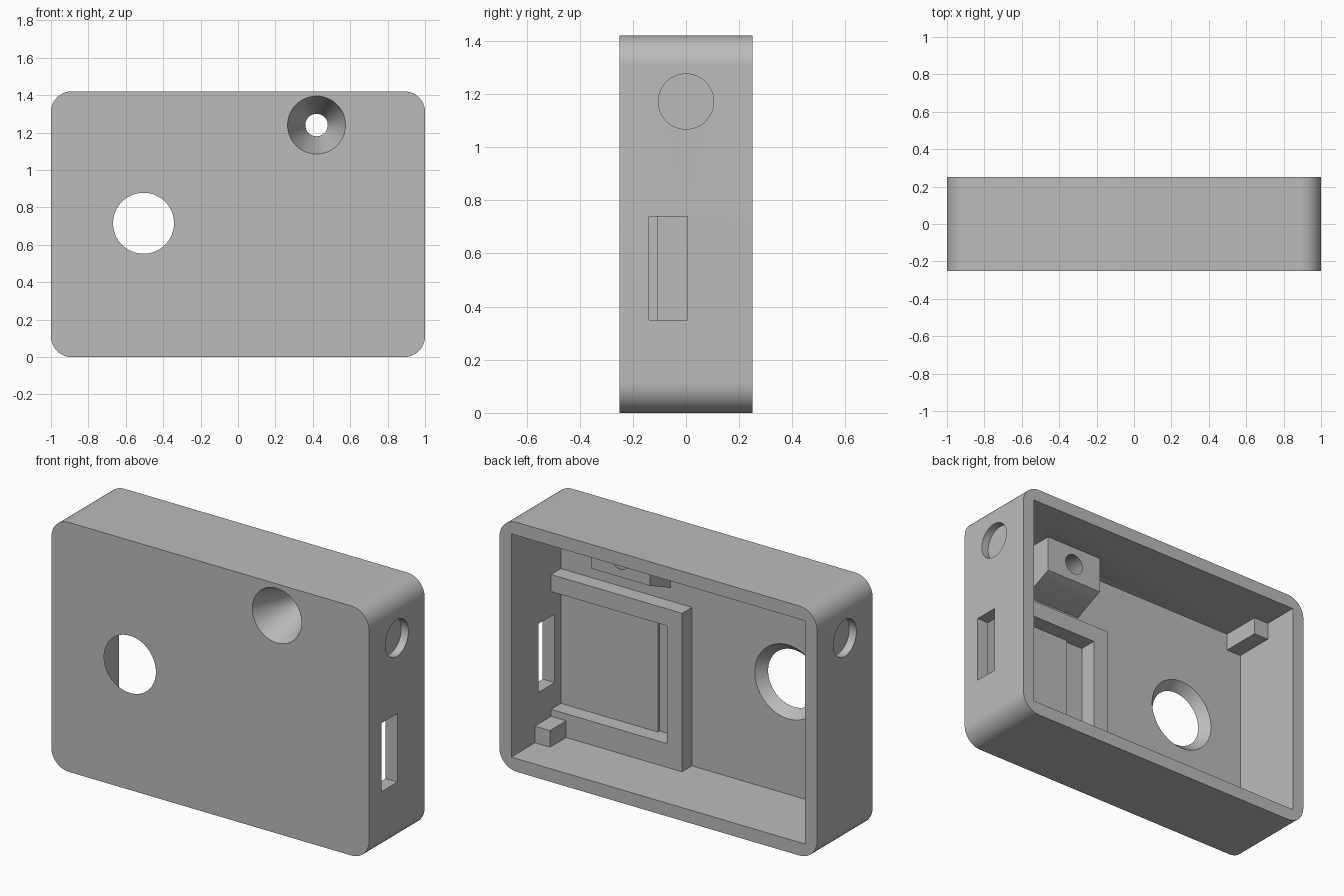
import bpy, bmesh, math
from mathutils import Matrix, Vector

old = bpy.data.objects.get("Cube")
if old:
    bpy.data.objects.remove(old, do_unlink=True)

grey = bpy.data.materials.new("plain grey")
grey.use_nodes = True
COLOR = (0.5, 0.5, 0.5, 1)
grey.diffuse_color = COLOR
grey.node_tree.nodes["Principled BSDF"].inputs["Base Color"].default_value = COLOR

# Main levels of the case
HEIGHT, HALF_DEPTH, WALL = 1.42, 0.25, 0.075
IN_X, IN_TOP = 1 - WALL, HEIGHT - WALL
PLATE = -0.197          # inner face of the front plate
LEDGE = -0.108          # back of the display frame
SINK = 0.01             # overlap that seats one part in another


def finish(name, bm):
    bmesh.ops.recalc_face_normals(bm, faces=bm.faces)
    mesh = bpy.data.meshes.new(name)
    bm.to_mesh(mesh)
    bm.free()
    mesh.materials.append(grey)
    obj = bpy.data.objects.new(name, mesh)
    bpy.context.collection.objects.link(obj)
    return obj


def prism(name, outline, axis, start, end):
    """Extrude a closed outline along 'x' (points are y, z) or 'y' (points are x, z)."""
    def place(p, d):
        return (d, p[0], p[1]) if axis == 'x' else (p[0], d, p[1])
    bm = bmesh.new()
    face = bm.faces.new([bm.verts.new(place(p, start)) for p in outline])
    new = bmesh.ops.extrude_face_region(bm, geom=[face])["geom"]
    move = Vector(place((0, 0), end - start))
    bmesh.ops.translate(bm, vec=move, verts=[v for v in new if isinstance(v, bmesh.types.BMVert)])
    return finish(name, bm)


def box(name, x, y, z):
    outline = [(x[0], z[0]), (x[1], z[0]), (x[1], z[1]), (x[0], z[1])]
    return prism(name, outline, 'y', *y)


def cone(name, axis, start, end, r1, r2, u, v):
    """Round cutter from start to end along an axis, centred on the other two coordinates."""
    bm = bmesh.new()
    bmesh.ops.create_cone(bm, cap_ends=True, segments=64, radius1=r1, radius2=r2, depth=end - start)
    mid = (start + end) / 2
    if axis == 'x':
        turn, loc = Matrix.Rotation(math.pi / 2, 4, 'Y'), (mid, u, v)
    else:
        turn, loc = Matrix.Rotation(-math.pi / 2, 4, 'X'), (u, mid, v)
    bmesh.ops.transform(bm, matrix=Matrix.Translation(loc) @ turn, verts=bm.verts)
    return finish(name, bm)


def cut(target, cutter, keep=False):
    bpy.context.view_layer.objects.active = target
    mod = target.modifiers.new("cut", 'BOOLEAN')
    mod.operation, mod.solver, mod.object = 'DIFFERENCE', 'EXACT', cutter
    bpy.ops.object.modifier_apply(modifier=mod.name)
    if not keep:
        bpy.data.objects.remove(cutter, do_unlink=True)


# Rounded outer case
R, STEPS = 0.11, 12
outline = []
for quarter, (sx, sz) in enumerate([(1, 1), (-1, 1), (-1, -1), (1, -1)]):
    cx, cz = sx * (1 - R), HEIGHT / 2 + sz * (HEIGHT / 2 - R)
    for i in range(STEPS + 1):
        a = math.pi / 2 * (quarter + i / STEPS)
        outline.append((cx + R * math.cos(a), cz + R * math.sin(a)))
case = prism("case_shell", outline, 'y', -HALF_DEPTH, HALF_DEPTH)

# Open back cavity and the shallow groove beside the display bed
cut(case, box("cavity", (-IN_X, IN_X), (PLATE, 0.4), (WALL, IN_TOP)))
cut(case, box("groove", (0.195, 0.315), (PLATE - 0.015, PLATE + 0.02), (0.21, 0.88)))

# Flared window through the front plate
cut(case, cone("window_hole", 'y', -0.27, -0.177, 0.163 - 0.018, 0.228, -0.505, 0.715))
cut(case, cone("window_bore", 'y', -0.3, -0.245, 0.163, 0.163, -0.505, 0.715))

# Port slot in one side, blind round recesses in both sides
cut(case, box("port_slot", (0.9, 1.1), (-0.14, 0.005), (0.35, 0.74)))
for lo, hi in ((0.955, 1.1), (-1.1, -0.955)):
    cut(case, cone("round_recess", 'x', lo, hi, 0.104, 0.104, 0, 1.172))

# Boss with a sloped underside behind the funnel
BACK = -0.01
seat = PLATE - SINK
boss = prism("funnel_boss", [(seat, IN_TOP + SINK), (BACK, IN_TOP + SINK), (BACK, 1.135),
                             (PLATE, 1.052), (seat, 1.052)], 'x', 0.235, 0.605)

# Funnel through the plate and boss
funnel = cone("funnel", 'y', -0.27, 0.01, 0.163, 0.052, 0.42, 1.24)
cut(case, funnel, keep=True)
cut(boss, funnel)

# Raised display frame, open toward the side wall
frame = prism("display_frame", [(IN_X + SINK, 0.977), (0.1, 0.977), (0.1, WALL - SINK),
                                (IN_X + SINK, WALL - SINK), (IN_X + SINK, 0.21), (0.195, 0.21),
                                (0.195, 0.88), (IN_X + SINK, 0.88)], 'y', seat, LEDGE)

# Lid support blocks in the four inner corners
posts = []
for side, s in (("left", 1), ("right", -1)):
    x = sorted((s * (IN_X + SINK), s * 0.83))
    for level, z in (("lower", (WALL - SINK, 0.17)), ("upper", (1.245, IN_TOP + SINK))):
        posts.append(box(f"{level}_{side}_post", x, (seat, 0.037), z))

# Smooth round walls, crisp edges
bpy.ops.object.select_all(action='DESELECT')
for obj in [case, boss, frame] + posts:
    obj.select_set(True)
bpy.context.view_layer.objects.active = case
bpy.ops.object.shade_smooth_by_angle(angle=math.radians(30))
